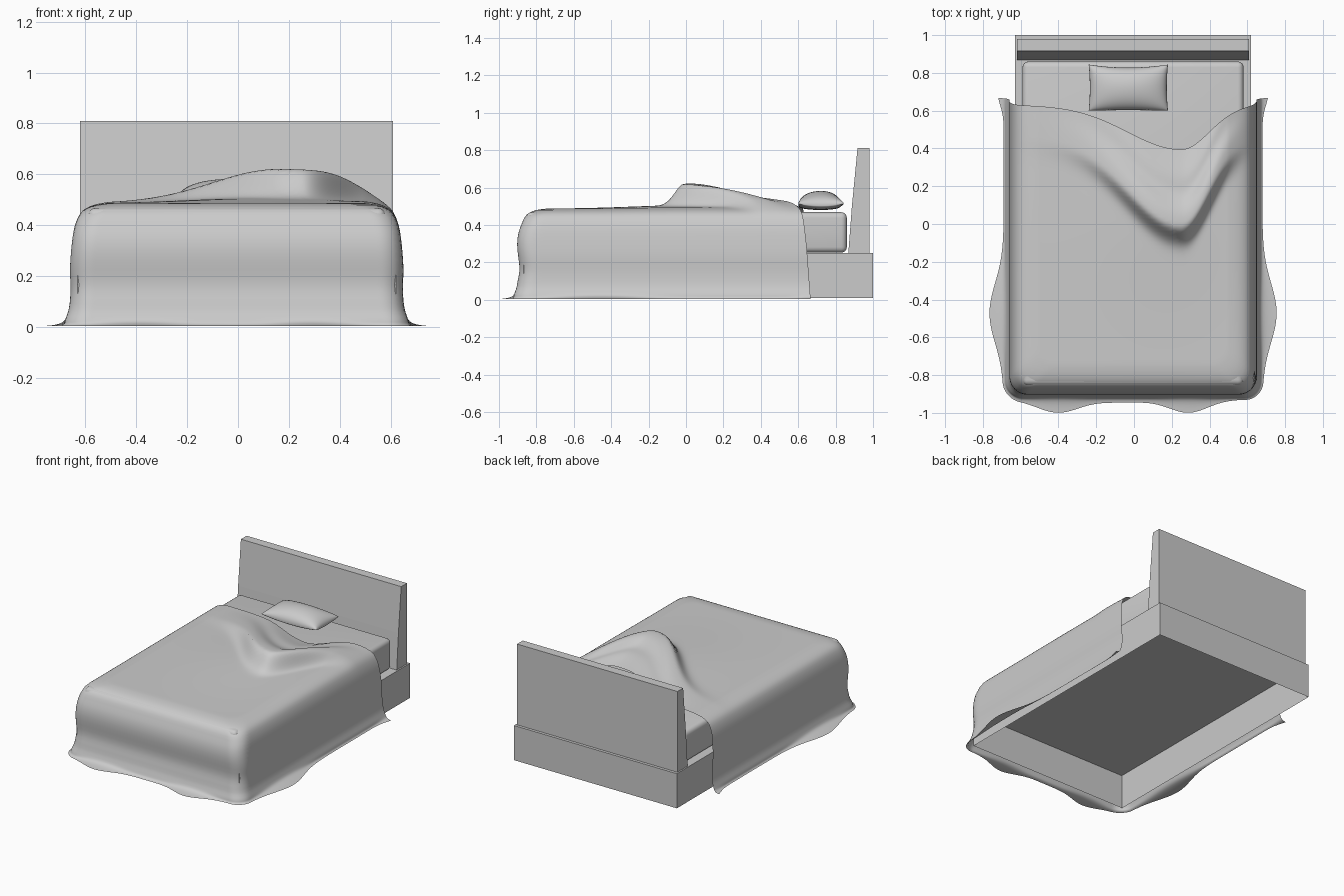
import bpy, bmesh, math
from math import exp, hypot

if "Cube" in bpy.data.objects:
    bpy.data.objects.remove(bpy.data.objects["Cube"])


def link(name, bm, smooth=None):
    bmesh.ops.recalc_face_normals(bm, faces=bm.faces)
    me = bpy.data.meshes.new(name)
    bm.to_mesh(me)
    bm.free()
    ob = bpy.data.objects.new(name, me)
    bpy.context.collection.objects.link(ob)
    if smooth:
        bpy.context.view_layer.objects.active = ob
        ob.select_set(True)
        bpy.ops.object.shade_smooth_by_angle(angle=math.radians(smooth))
        ob.select_set(False)
    return ob


def box(x0, x1, y0, y1, z0, z1):
    bm = bmesh.new()
    bmesh.ops.create_cube(bm, size=1)
    for v in bm.verts:
        v.co = ((x0 + x1) / 2 + v.co.x * (x1 - x0),
                (y0 + y1) / 2 + v.co.y * (y1 - y0),
                (z0 + z1) / 2 + v.co.z * (z1 - z0))
    return bm


def interp(pts, t):
    """Catmull-Rom through pts, t in 0..1."""
    f = min(max(t, 0), 1) * (len(pts) - 1)
    i = min(int(f), len(pts) - 2)
    u = f - i
    a, b, c, d = (pts[min(max(k, 0), len(pts) - 1)] for k in (i - 1, i, i + 1, i + 2))
    return [0.5 * (2 * q + (r - p) * u + (2 * p - 5 * q + 4 * r - s) * u * u
                   + (3 * q - p - 3 * r + s) * u ** 3) for p, q, r, s in zip(a, b, c, d)]


def gauss(t, s):
    return exp(-(t / s) ** 2)


# Bed frame: box hollowed out from below
bm = box(-0.63, 0.62, -0.87, 1.0, 0.01, 0.25)
bottom = min(bm.faces, key=lambda f: f.calc_center_median().z)
bmesh.ops.inset_region(bm, faces=[bottom], thickness=0.02)
for v in bottom.verts:
    v.co.z = 0.24
link("bed_frame", bm)

# Headboard: slab with a sloping front
bm = bmesh.new()
prof = [(0.868, 0.25), (0.98, 0.25), (0.98, 0.81), (0.917, 0.81), (0.887, 0.5)]
face = bm.faces.new([bm.verts.new((-0.62, y, z)) for y, z in prof])
ext = bmesh.ops.extrude_face_region(bm, geom=[face])
for g in ext["geom"]:
    if isinstance(g, bmesh.types.BMVert):
        g.co.x = 0.61
link("headboard", bm)

# Mattress
bm = box(-0.59, 0.58, -0.855, 0.86, 0.252, 0.468)
bmesh.ops.bevel(bm, geom=bm.edges[:], offset=0.03, segments=4, profile=0.5, affect='EDGES')
link("mattress", bm, 40)

# Pillow: two inflated grids joined at the seam, edges pulled in between the corners
bm = bmesh.new()
n = 28
for side in (1, -1):
    grid = []
    for j in range(n + 1):
        row = []
        for i in range(n + 1):
            a, b = math.sin((i / n - .5) * math.pi), math.sin((j / n - .5) * math.pi)
            puff = max((1 - a * a) * (1 - b * b), 0) ** 0.42
            x = -0.03 + 0.21 * a * (1 - 0.03 * (1 - b * b))
            y = 0.722 + 0.122 * b * (1 - (0.13 if b > 0 else 0.02) * (1 - a * a))
            z = 0.502 + (0.08 if side > 0 else -0.022) * puff + 0.012 * a * a * b * b
            row.append(bm.verts.new((x, y, z)))
        grid.append(row)
    for j in range(n):
        for i in range(n):
            bm.faces.new((grid[j][i], grid[j][i + 1], grid[j + 1][i + 1], grid[j + 1][i]))
bmesh.ops.remove_doubles(bm, verts=bm.verts, dist=0.0005)
link("pillow", bm, 60)

# Blanket: U-shaped rings from the top, over the mattress edge, down to the floor
W, FOOT, HEAD, CX = 0.655, -0.90, 0.64, -0.005
R0 = 0.66
drop = [(-0.15, 0.0), (-0.09, -0.01), (-0.045, -0.035), (-0.02, -0.085), (-0.008, -0.15),
        (0.0, -0.25), (-0.002, -0.34), (0.004, -0.41), (0.018, -0.455), (0.022, -0.474), (0.03, -0.482)]


def dip(x):
    return gauss(x - 0.25, 0.4 if x < 0.25 else 0.21)


def fold(x, y):
    t = y - (0.46 - 0.47 * dip(x))
    dx = x - 0.18
    amp = 0.115 * (gauss(dx, 0.38) if dx < 0 else exp(-(dx / 0.33) ** 4))
    ridge = gauss(t, 0.07) if t < 0 else gauss(t, 0.33) - 0.16 * gauss(t - 0.17, 0.07)
    rise = 0.022 * gauss(x - 0.1, 0.4) * gauss(y - 0.1, 0.5)
    return amp * ridge + rise


def flare(x, y):
    side = 0.075 * gauss(y + 0.45, 0.22) + 0.03 * gauss(y - 0.66, 0.08)
    foot = 0.068 * gauss(x + 0.38, 0.15) + 0.068 * gauss(x - 0.28, 0.14) + 0.015 * gauss(x + 0.05, 0.2)
    return side, foot


def cloth(p, q):
    r = max(abs(p), q)
    if r == 0:
        px = qy = 0
    else:
        px, qy = p / r, q / r
    k = (r - R0) / (1 - R0)
    o, dz = interp(drop, k) if k > 0 else (drop[0][0], 0)
    s = min(r / R0, 1)
    # flare applies only to the last rings lying on the floor
    hem = max(0, (k - 0.8) / 0.2)
    fs, ff = flare(px * W, HEAD + (FOOT - HEAD) * qy)
    w = (W + o) * s + fs * hem * (0.3 + 0.7 * hem)
    length = (HEAD - FOOT + o) * s + ff * hem * (0.3 + 0.7 * hem)
    x, y = px * w, HEAD - qy * length
    # round the two foot corners
    c = 0.09 * s
    ax, ay = abs(x) - (w - c), (HEAD - length + c) - y
    if ax > 0 and ay > 0:
        m = max(ax, ay) / hypot(ax, ay)
        x = math.copysign(w - c + ax * m, x)
        y = HEAD - length + c - ay * m
    x += CX
    # curved head edge, leaning forward towards the floor
    u = max(0, (y - FOOT) / (HEAD - FOOT))
    top = 1 - max(0, min(1, -dz / 0.2))
    y += u ** 3 * (-0.235 * dip(x) * top - 0.01 - 0.075 * dz)
    z = 0.486 + dz + fold(x, y) * top
    # gentle horizontal sag on the foot side
    if y < -0.8 and 0.1 < z < 0.4:
        y += 0.008 * math.sin((z - 0.1) / 0.3 * 2 * math.pi)
    return x, y, max(z, 0.002)


bm = bmesh.new()
N = 90
grid = [[bm.verts.new(cloth(i / N, j / N)) for i in range(-N, N + 1)] for j in range(N + 1)]
for j in range(N):
    for i in range(2 * N):
        bm.faces.new((grid[j + 1][i], grid[j + 1][i + 1], grid[j][i + 1], grid[j][i]))
link("blanket", bm, 80)
